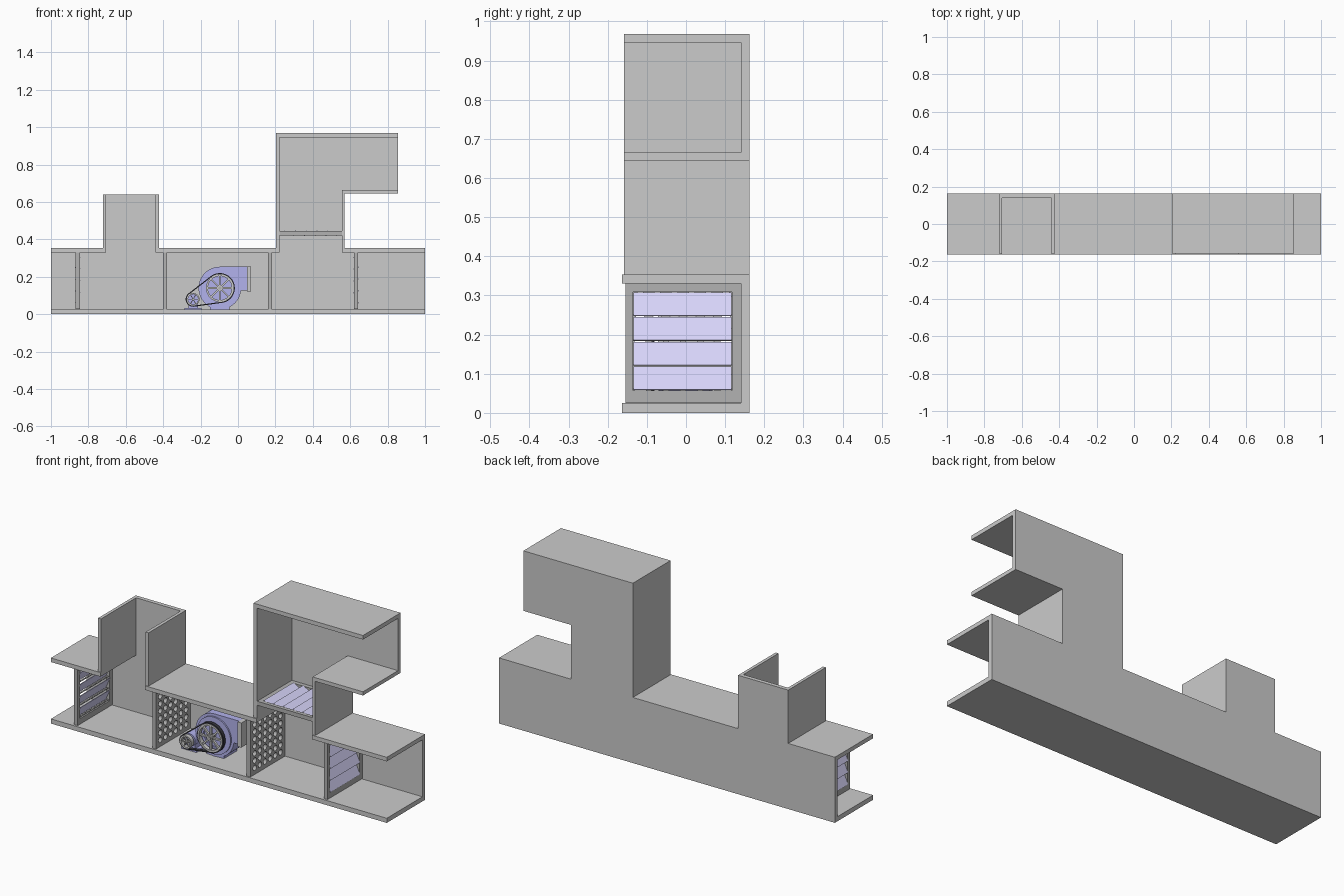
import bpy, bmesh, math
from mathutils import Vector, Matrix

if "Cube" in bpy.data.objects:
    bpy.data.objects.remove(bpy.data.objects["Cube"])


def material(name, rgb):
    m = bpy.data.materials.new(name)
    m.diffuse_color = (*rgb, 1)
    m.use_nodes = True
    m.node_tree.nodes["Principled BSDF"].inputs["Base Color"].default_value = m.diffuse_color
    return m


BLUE = material("blower_blue", (0.45, 0.45, 0.85))
LILAC = material("blade_lilac", (0.68, 0.66, 0.95))
DARK = material("frame_grey", (0.45, 0.45, 0.45))
BLACK = material("belt_black", (0.04, 0.04, 0.05))
LIGHT = material("pulley_grey", (0.72, 0.72, 0.72))


def finish(name, bm, mat=None, smooth=False):
    bmesh.ops.recalc_face_normals(bm, faces=bm.faces)
    me = bpy.data.meshes.new(name)
    bm.to_mesh(me)
    bm.free()
    ob = bpy.data.objects.new(name, me)
    bpy.context.collection.objects.link(ob)
    if mat:
        me.materials.append(mat)
    if smooth:
        bpy.context.view_layer.objects.active = ob
        ob.select_set(True)
        bpy.ops.object.shade_smooth_by_angle(angle=math.radians(30))
        ob.select_set(False)
    return ob


def add_box(bm, lo, hi, rot=None):
    lo, hi = Vector(lo), Vector(hi)
    m = Matrix.Translation((lo + hi) / 2) @ (rot or Matrix()) @ Matrix.Diagonal((*(hi - lo), 1))
    bmesh.ops.create_cube(bm, size=1, matrix=m)


def add_prism(bm, pts, y0, y1):
    """Extrude an x-z outline from y0 to y1."""
    a = [bm.verts.new((x, y0, z)) for x, z in pts]
    b = [bm.verts.new((x, y1, z)) for x, z in pts]
    bm.faces.new(a)
    bm.faces.new(b[::-1])
    for i in range(len(a)):
        j = (i + 1) % len(a)
        bm.faces.new((a[i], b[i], b[j], a[j]))


def add_ring(bm, outer, inner, y0, y1):
    """Band between two x-z loops with the same point count."""
    loops = [[bm.verts.new((x, y, z)) for x, z in p]
             for p, y in ((outer, y0), (outer, y1), (inner, y1), (inner, y0))]
    n = len(outer)
    for k in range(4):
        p, q = loops[k], loops[(k + 1) % 4]
        for i in range(n):
            j = (i + 1) % n
            bm.faces.new((p[i], p[j], q[j], q[i]))


def arc(c, r, a0=0, a1=2 * math.pi, n=40, closed=True):
    d = n if closed else n - 1
    return [(c[0] + r * math.cos(a0 + (a1 - a0) * i / d),
             c[1] + r * math.sin(a0 + (a1 - a0) * i / d)) for i in range(n)]


def prism(name, pts, y0, y1, mat=None, smooth=False):
    bm = bmesh.new()
    add_prism(bm, pts, y0, y1)
    return finish(name, bm, mat, smooth)


# Duct shell: back panel, floor, and bent wall strips with an open front
prism("back_panel", [(-1, 0), (1, 0), (1, .353), (.57, .353), (.57, .645), (.855, .645),
                     (.855, .968), (.203, .968), (.203, .353), (-.423, .353), (-.423, .64),
                     (-.722, .64), (-.722, .353), (-1, .353)], .14, .162)
prism("duct_floor", [(-1, 0), (1, 0), (1, .025), (-1, .025)], -.163, .14)
for name, x0, x1 in (("ceiling_left", -1, -.705), ("ceiling_middle", -.44, .223),
                     ("ceiling_right", .555, 1)):
    prism(name, [(x0, .331), (x1, .331), (x1, .353), (x0, .353)], -.163, .14)
prism("intake_wall_left", [(-.722, .353), (-.705, .353), (-.705, .64), (-.722, .64)], -.158, .14)
prism("intake_wall_right", [(-.44, .353), (-.423, .353), (-.423, .64), (-.44, .64)], -.158, .14)
prism("riser_outer_wall", [(.203, .353), (.223, .353), (.223, .946), (.855, .946),
                           (.855, .968), (.203, .968)], -.158, .14)
prism("riser_inner_wall", [(.555, .353), (.57, .353), (.57, .645), (.855, .645),
                           (.855, .665), (.555, .665)], -.158, .14)


# Louvre dampers: rectangular frame plus overlapping tilted blades
def damper(name, t0, t1, a0, a1, end, blades, tilt, horizontal=False):
    def place(t, y, a):
        return (a, y, t) if horizontal else (t, y, a)
    bm = bmesh.new()
    for ya, yb, aa, ab in ((-.155, -.135, a0, a1), (.117, .14, a0, a1),
                           (-.135, .117, a0, a0 + end), (-.135, .117, a1 - .022, a1)):
        add_box(bm, place(t0, ya, aa), place(t1, yb, ab))
    finish(name + "_frame", bm, DARK)
    bm, rods = bmesh.new(), bmesh.new()
    lo, hi, tm = a0 + end, a1 - .022, (t0 + t1) / 2
    pitch = (hi - lo) / blades
    rot = Matrix.Rotation(math.radians(tilt), 4, 'Y')
    for i in range(blades):
        c = lo + pitch * (i + .5)
        h = pitch * .51
        add_box(bm, place(tm - .0015, -.134, c - h), place(tm + .0015, .116, c + h), rot)
        e = lo + pitch * i + .003
        add_box(rods, place(tm - .004, -.135, e - .002), place(tm + .004, .117, e + .002))
    finish(name + "_blades", bm, LILAC)
    finish(name + "_blade_seals", rods, DARK)


damper("left_damper", -.868, -.846, .027, .331, .03, 4, 24)
damper("right_damper", .62, .642, .027, .331, .03, 4, -24)
damper("riser_damper", .422, .444, .223, .555, .022, 5, 28, True)


# Perforated plates: a grid of cells, each with a round hole
def perforated_plate(name, x0, x1, cols=6, rows=7):
    bm = bmesh.new()
    ya, yb, za, zb, b = -.155, .14, .025, .331, .016
    for lo, hi in (((ya, za), (ya + b, zb)), ((yb - b, za), (yb, zb)),
                   ((ya + b, za), (yb - b, za + b)), ((ya + b, zb - b), (yb - b, zb))):
        add_box(bm, (x0, *lo), (x1, *hi))
    w, h = (yb - ya - 2 * b) / cols, (zb - za - 2 * b) / rows
    r = min(w, h) * .38
    for i in range(cols):
        for j in range(rows):
            cy, cz = ya + b + w * (i + .5), za + b + h * (j + .5)
            outer, inner = [], []
            for k in range(16):
                t = math.tau * k / 16
                c, s = math.cos(t), math.sin(t)
                m = max(abs(c), abs(s))
                outer.append((cy + c / m * w / 2, cz + s / m * h / 2))
                inner.append((cy + c * r, cz + s * r))
            front = [[bm.verts.new((x, *p)) for p in loop]
                     for x, loop in ((x0, outer), (x0, inner), (x1, inner), (x1, outer))]
            for p, q in zip(front, front[1:]):
                for k in range(16):
                    n = (k + 1) % 16
                    bm.faces.new((p[k], p[n], q[n], q[k]))
    finish(name, bm, DARK)


perforated_plate("left_perforated_plate", -.402, -.38)
perforated_plate("right_perforated_plate", .16, .182)

# Blower: scroll housing with side cheeks, outlet and flange
BIG, SMALL = (-.097, .14), (-.24, .08)
scroll = arc(BIG, .114, math.pi / 2, math.pi * 1.96, 40, False)
prism("blower_scroll", scroll + [(.02, .128), (.048, .128), (.048, .254)], -.06, .06, BLUE, True)
bm = bmesh.new()
add_ring(bm, arc(BIG, .1), arc(BIG, .06), -.068, -.06)
add_ring(bm, arc(BIG, .1), arc(BIG, .06), .06, .068)
finish("blower_inlet_rings", bm, BLUE, True)
bm = bmesh.new()
add_box(bm, (.048, -.072, .122), (.07, .072, .254))
finish("outlet_flange", bm, LIGHT)
bm = bmesh.new()
add_box(bm, (-.15, -.055, .025), (-.045, .055, .045))
finish("blower_foot", bm, BLUE)

# Motor on its base
prism("motor_body", arc(SMALL, .034, n=32), -.07, .04, BLUE, True)
bm = bmesh.new()
add_box(bm, (-.285, -.075, .025), (-.195, .06, .034))
add_box(bm, (-.265, -.06, .034), (-.215, .035, .06))
finish("motor_base", bm, BLUE)


# Spoked pulleys with hubs and shafts
def pulley(name, c, r, rim, spokes):
    bm = bmesh.new()
    add_ring(bm, arc(c, r), arc(c, r - rim), -.102, -.08)
    add_prism(bm, arc(c, r * .22, n=20), -.105, -.078)
    for i in range(spokes):
        a = math.tau * i / spokes
        d, s = Vector((math.cos(a), math.sin(a))), Vector((-math.sin(a), math.cos(a))) * r * .06
        p, q = Vector(c) + d * r * .18, Vector(c) + d * (r - rim * .7)
        add_prism(bm, [tuple(v) for v in (p - s, q - s, q + s, p + s)], -.097, -.085)
    finish(name, bm, LIGHT, True)
    prism(name + "_shaft", arc(c, r * .12, n=16), -.108, -.05, DARK, True)


pulley("large_pulley", BIG, .074, .01, 8)
pulley("small_pulley", SMALL, .034, .007, 6)


# Drive belt wrapped around both pulleys
def belt_loop(off):
    r1, r2 = .074 + off, .034 + off
    d = Vector(SMALL) - Vector(BIG)
    th, phi = math.atan2(d.y, d.x), math.acos((r1 - r2) / d.length)
    return (arc(SMALL, r2, th - phi, th + phi, 20, False)
            + arc(BIG, r1, th + phi, th + math.tau - phi, 36, False))


bm = bmesh.new()
add_ring(bm, belt_loop(.006), belt_loop(0), -.1, -.082)
finish("drive_belt", bm, BLACK, True)
